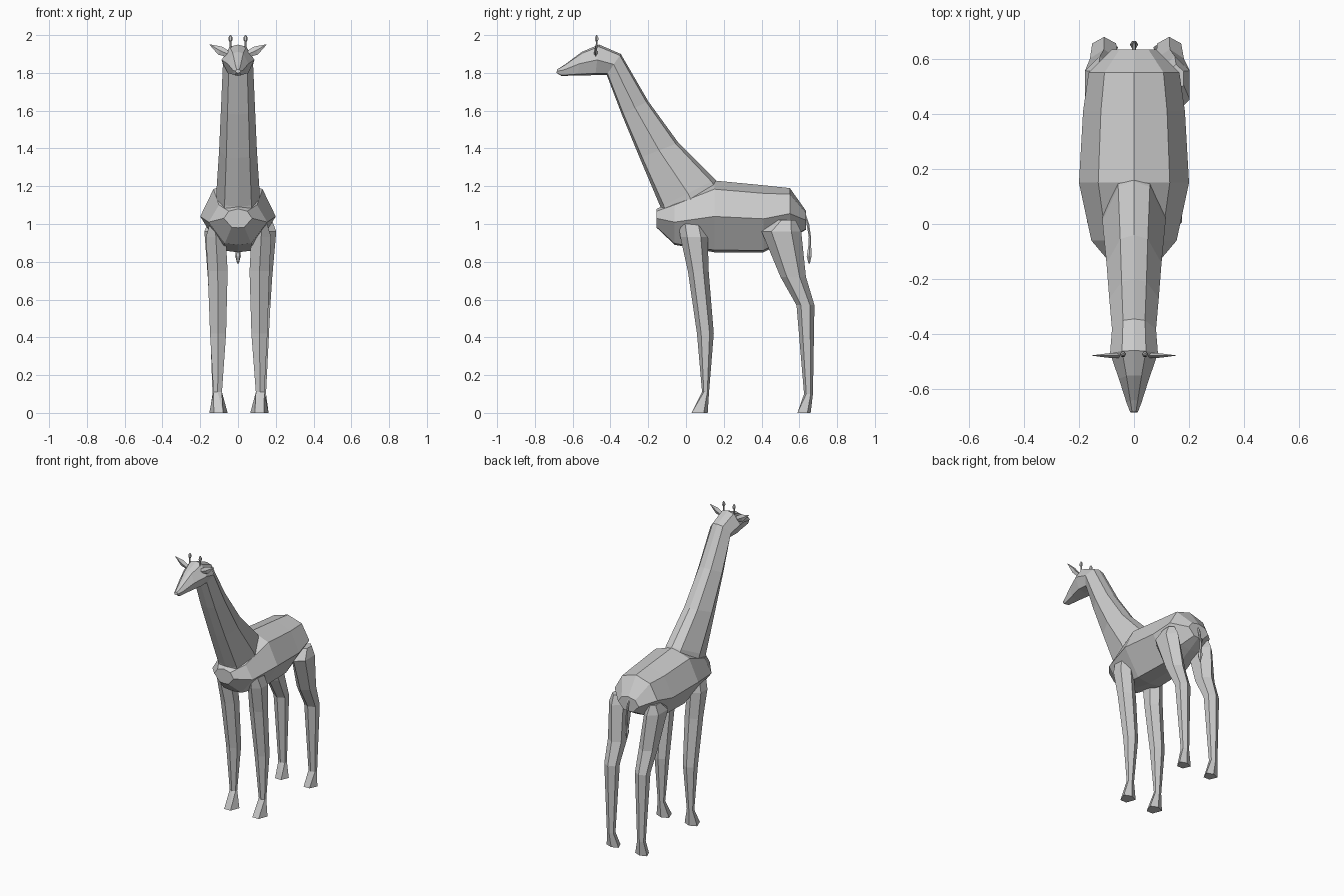
import bpy, bmesh, math


def loft(name, rings):
    """Skin a list of equal-length vertex rings and cap both ends."""
    bm = bmesh.new()
    loops = [[bm.verts.new(p) for p in ring] for ring in rings]
    n = len(loops[0])
    for a, b in zip(loops, loops[1:]):
        for i in range(n):
            j = (i + 1) % n
            bm.faces.new((a[i], a[j], b[j], b[i]))
    bm.faces.new(loops[0])
    bm.faces.new(loops[-1])
    bmesh.ops.recalc_face_normals(bm, faces=bm.faces)
    mesh = bpy.data.meshes.new(name)
    bm.to_mesh(mesh)
    bm.free()
    obj = bpy.data.objects.new(name, mesh)
    bpy.context.collection.objects.link(obj)
    return obj


def section(low, high, width, profile):
    """Symmetric ring between a low and a high (y, z) point on the centre plane."""
    half = [(width * w, low[0] + t * (high[0] - low[0]), low[1] + t * (high[1] - low[1]))
            for t, w in profile]
    return half + [(-x, y, z) for x, y, z in reversed(half[1:-1])]


def circle(center, r, n=6):
    return [(center[0] + r * math.cos(2 * math.pi * i / n),
             center[1] + r * math.sin(2 * math.pi * i / n), center[2]) for i in range(n)]


# Torso: y, bottom z, top z, half width
TORSO = [(0, 0), (0.03, 0.45), (0.5, 1), (0.88, 0.65), (1, 0)]
body = [(-0.155, 0.98, 1.08, 0.075), (-0.06, 0.89, 1.13, 0.155), (0.15, 0.85, 1.23, 0.20),
        (0.41, 0.85, 1.205, 0.185), (0.55, 0.92, 1.19, 0.165), (0.635, 0.97, 1.07, 0.08)]
loft("body", [section((y, zb), (y, zt), w, TORSO) for y, zb, zt, w in body])

# Neck and head: throat point, nape point, half width
NECK = [(0, 0), (0.06, 0.62), (0.5, 1), (0.93, 0.5), (1, 0)]
neck = [((-0.12, 1.03), (0.19, 1.19), 0.115), ((-0.135, 1.09), (0.155, 1.235), 0.115),
        ((-0.245, 1.35), (-0.04, 1.43), 0.10), ((-0.34, 1.58), (-0.20, 1.65), 0.09),
        ((-0.42, 1.79), (-0.345, 1.90), 0.08), ((-0.48, 1.788), (-0.46, 1.95), 0.087),
        ((-0.575, 1.786), (-0.55, 1.912), 0.055), ((-0.66, 1.784), (-0.64, 1.845), 0.027),
        ((-0.685, 1.80), (-0.683, 1.818), 0.014)]
loft("neck_and_head", [section(a, b, w, NECK) for a, b, w in neck])


# Legs: z, front y, back y, inner x, outer x
front = [(1.00, -0.04, 0.10, 0.09, 0.15), (0.93, -0.03, 0.115, 0.065, 0.17),
         (0.75, 0.01, 0.12, 0.055, 0.16), (0.42, 0.058, 0.147, 0.063, 0.148),
         (0.11, 0.085, 0.122, 0.085, 0.13), (0.0, 0.03, 0.115, 0.055, 0.152)]
hind = [(1.02, 0.48, 0.58, 0.10, 0.155), (0.96, 0.40, 0.61, 0.07, 0.178),
        (0.72, 0.50, 0.635, 0.058, 0.16), (0.57, 0.585, 0.68, 0.065, 0.152),
        (0.10, 0.625, 0.672, 0.085, 0.135), (0.0, 0.59, 0.66, 0.058, 0.15)]


def leg(name, rows, side, top_shift, foot_shift):
    rings = []
    for z, y0, y1, x0, x1 in rows:
        d, m = y1 - y0, (x0 + x1) / 2
        s = foot_shift + (top_shift - foot_shift) * z
        e = 0.0 if z == 0 else 0.25
        q = (x1 - x0) / 4 if z == 0 else 0
        rings.append([(side * (x + s), y, z) for x, y in (
            (m - q, y0), (x1 - q, y0 + e * d), (x1, y0 + 0.75 * d), (m, y1),
            (x0, y0 + 0.75 * d), (x0 + q, y0 + e * d))])
    loft(name, rings)


leg("front_leg_left", front, -1, 0, 0)
leg("front_leg_right", front, 1, 0.005, 0.01)
leg("hind_leg_left", hind, -1, 0, 0)
leg("hind_leg_right", hind, 1, 0.025, 0.012)

for side, label in ((-1, "left"), (1, "right")):
    # Ear: thin leaf tapering outwards
    ear = [(0.055, 1.90, 0.015, 0.010), (0.095, 1.918, 0.021, 0.008), (0.15, 1.95, 0.001, 0.001)]
    loft("ear_" + label, [[(side * (x - 0.5 * h), -0.478, z + h), (side * x, -0.478 + t, z),
                           (side * (x + 0.5 * h), -0.478, z - h), (side * x, -0.478 - t, z)]
                          for x, z, h, t in ear])
    # Horn: slim stalk with a small knob
    horn = [(1.91, 0.006), (1.965, 0.005), (1.975, 0.011), (1.988, 0.010), (2.0, 0.003)]
    loft("horn_" + label, [circle((side * 0.04, -0.473, z), r) for z, r in horn])

# Tail: thin drop ending in a tuft
tail = [(0.625, 1.06, 0.008), (0.645, 1.0, 0.008), (0.656, 0.93, 0.007),
        (0.655, 0.88, 0.009), (0.652, 0.83, 0.015), (0.652, 0.79, 0.004)]
loft("tail", [circle((0, y, z), r) for y, z, r in tail])
